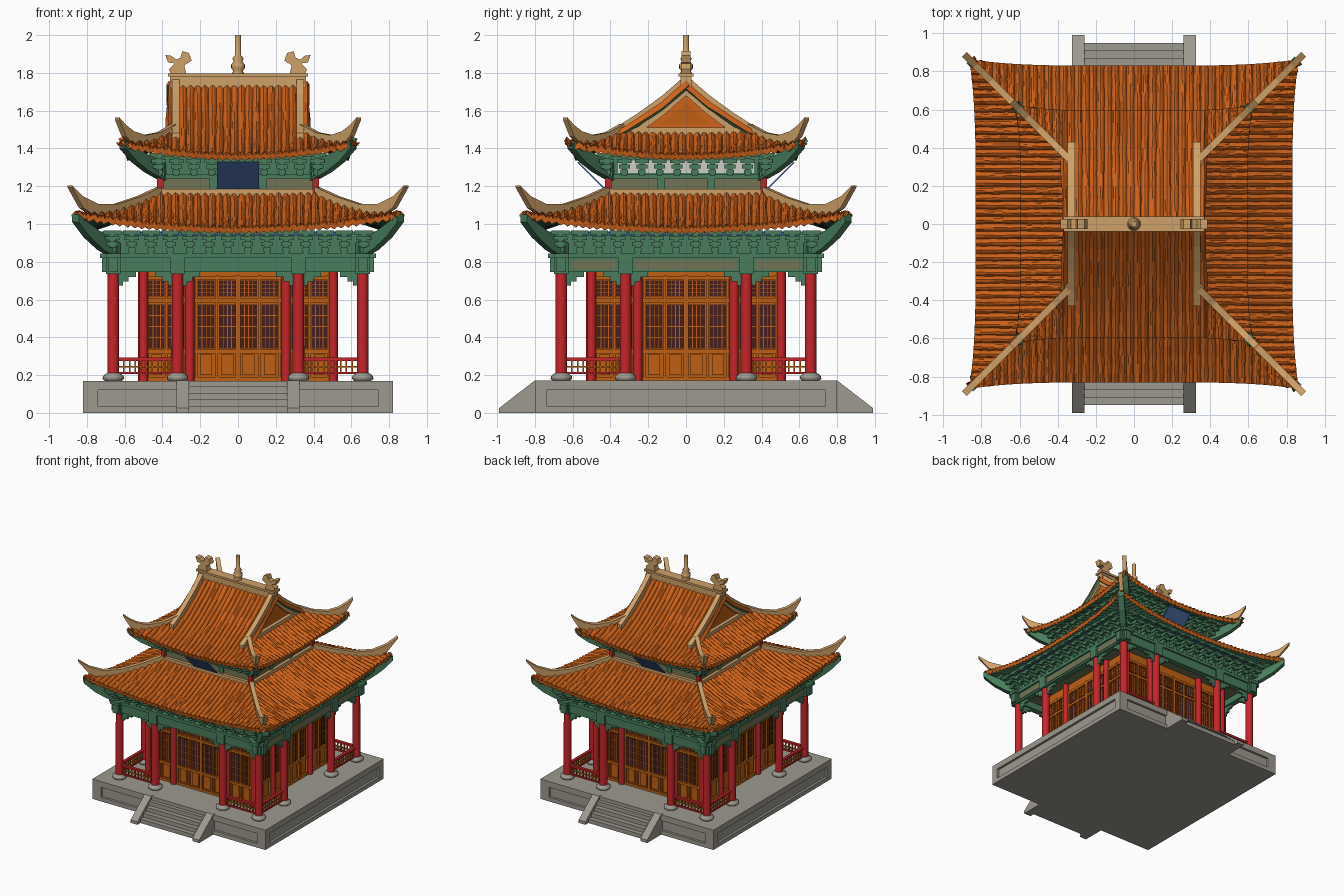
import bpy, bmesh, math, random
from mathutils import Matrix, Vector

random.seed(4)
if "Cube" in bpy.data.objects:
    bpy.data.objects.remove(bpy.data.objects["Cube"])


def material(name, r, g, b):
    m = bpy.data.materials.new(name)
    m.use_nodes = True
    col = [(c / 255) ** 2.2 for c in (r, g, b)] + [1]
    m.diffuse_color = col
    m.node_tree.nodes["Principled BSDF"].inputs["Base Color"].default_value = col
    return m


TILE = material("roof tile orange", 206, 98, 32)
TAN = material("ridge tan", 206, 160, 104)
GREEN = material("painted green", 74, 124, 92)
OLIVE = material("panel olive", 112, 116, 86)
RED = material("column red", 196, 42, 46)
STONE = material("stone grey", 156, 152, 142)
WOOD = material("wood orange", 190, 96, 26)
DARK = material("lattice dark", 72, 36, 34)
BLUE = material("plaque blue", 72, 104, 156)
PALE = material("pale plaster", 205, 205, 198)
QUARTERS = [math.pi / 2 * k for k in (1, 2, 3)]


# ---- helpers ----
def box(bm, x0, x1, y0, y1, z0, z1):
    m = Matrix.Translation(((x0 + x1) / 2, (y0 + y1) / 2, (z0 + z1) / 2))
    bmesh.ops.create_cube(bm, size=1, matrix=m @ Matrix.Diagonal((abs(x1 - x0), abs(y1 - y0), z1 - z0, 1)))


def prism(bm, pts, t0, t1, place):
    rings = [[bm.verts.new(place(a, b, t)) for a, b in pts] for t in (t0, t1)]
    bm.faces.new(rings[0])
    bm.faces.new(rings[1])
    for i in range(len(pts)):
        j = (i + 1) % len(pts)
        bm.faces.new((rings[0][i], rings[0][j], rings[1][j], rings[1][i]))


def lathe(bm, x, y, profile, n=16):
    rings = [[bm.verts.new((x + r * math.cos(math.tau * i / n), y + r * math.sin(math.tau * i / n), z))
              for i in range(n)] for r, z in profile]
    for a, b in zip(rings, rings[1:]):
        for i in range(n):
            j = (i + 1) % n
            bm.faces.new((a[i], a[j], b[j], b[i])).smooth = True
    bm.faces.new(rings[0])
    bm.faces.new(rings[-1])


def strip(bm, pts, w, heights):
    """Ridge of rectangular section; pts follow its top edge."""
    rings = []
    for i, p in enumerate(pts):
        d = Vector(pts[min(i + 1, len(pts) - 1)]) - Vector(pts[max(i - 1, 0)])
        s = Vector((-d.y, d.x, 0)).normalized() * w / 2
        p, down = Vector(p), Vector((0, 0, heights[i]))
        rings.append([bm.verts.new(v) for v in (p - s, p + s, p + s - down, p - s - down)])
    for a, b in zip(rings, rings[1:]):
        for i in range(4):
            bm.faces.new((a[i], a[(i + 1) % 4], b[(i + 1) % 4], b[i]))
    bm.faces.new(rings[0])
    bm.faces.new(rings[-1])


def spin(bm, angles):
    geom = bm.verts[:] + bm.edges[:] + bm.faces[:]
    for a in angles:
        new = bmesh.ops.duplicate(bm, geom=geom)["geom"]
        bmesh.ops.rotate(bm, verts=[v for v in new if isinstance(v, bmesh.types.BMVert)],
                         matrix=Matrix.Rotation(a, 3, "Z"))


def finish(name, bm, *mats, angles=(), recalc=True):
    spin(bm, angles)
    if recalc:
        bmesh.ops.recalc_face_normals(bm, faces=bm.faces[:])
    me = bpy.data.meshes.new(name)
    bm.to_mesh(me)
    bm.free()
    for m in mats:
        me.materials.append(m)
    ob = bpy.data.objects.new(name, me)
    bpy.context.collection.objects.link(ob)
    return ob


def boxes(name, mat, items, angles=()):
    bm = bmesh.new()
    for it in items:
        box(bm, *it)
    return finish(name, bm, mat, angles=angles)


# ---- platform and stairs ----
boxes("platform", STONE, [(-.8, .8, -.78, .78, 0, .13), (-.82, .82, -.8, .8, .12, .17),
                          (-.82, .82, -.8, .8, 0, .035)]
      + [(sx * .82, sx * .74, sy * .8, sy * .74, .01, .15) for sx in (-1, 1) for sy in (-1, 1)])
boxes("stairs", STONE, [(-.27, .27, -.95 + .04 * k, -.77, 0, .035 * (k + 1)) for k in range(4)], [math.pi])
bm = bmesh.new()
for s in (-1, 1):
    prism(bm, [(-.77, 0), (-.99, 0), (-.99, .025), (-.8, .172), (-.77, .172)], s * .26, s * .325,
          lambda a, b, t: (t, a, b))
finish("stair_ramps", bm, STONE, angles=[math.pi])

# ---- columns ----
outer, bases, inner = bmesh.new(), bmesh.new(), bmesh.new()
for x in (-.66, -.32, .32):
    lathe(outer, x, -.66, [(.031, .19), (.03, .8)])
    lathe(bases, x, -.66, [(.045, .17), (.057, .18), (.055, .195), (.036, .21)])
for x in (-.5, -.255, .255):
    lathe(inner, x, -.505, [(.024, .17), (.024, .8)], 12)
finish("outer_columns", outer, RED, angles=QUARTERS)
finish("column_bases", bases, STONE, angles=QUARTERS)
finish("inner_columns", inner, RED, angles=QUARTERS)

# ---- hall walls, doors and windows ----
boxes("hall_walls", WOOD, [(-.49, .49, -.49, .49, .17, .8)])
frames, lattice, bars = [], [], []
for s in (-1, 1):
    for x0, x1 in ((.012, .1), (.125, .212), (.285, .37), (.39, .47)):
        for z0, z1 in ((.34, .575), (.615, .7)):
            lattice.append((s * x0, s * x1, -.496, -.489, z0, z1))
            for k in (1, 2, 3):
                x = s * (x0 + (x1 - x0) * k / 4)
                bars.append((x - .002, x + .002, -.499, -.49, z0, z1))
            for k in range(1, 4):
                z = z0 + (z1 - z0) * k / 4
                bars.append((s * x0, s * x1, -.498, -.49, z - .002, z + .002))
        frames.append((s * (x0 + .012), s * (x1 - .012), -.499, -.489, .2, .31))
    for x in (.006, .1125, .22, .278, .38, .476):
        frames.append((s * (x - .006), s * (x + .006), -.507, -.489, .17, .73))
for z in (.18, .325, .595, .715):
    frames.append((-.49, .49, -.505, -.489, z - .01, z + .01))
boxes("door_frames", WOOD, frames, QUARTERS)
boxes("lattice_panels", DARK, lattice, QUARTERS)
boxes("lattice_bars", WOOD, bars, QUARTERS)

# ---- veranda railings ----
rails, fret = [], []
for s in (-1, 1):
    rails += [(s * .34, s * .64, -.672, -.648, .275, .292), (s * .34, s * .64, -.668, -.652, .205, .217)]
    fret.append((s * .34, s * .64, -.664, -.656, .24, .248))
    fret += [(s * (.36 + .03 * k), s * (.368 + .03 * k), -.665, -.655, .21, .28) for k in range(10)]
boxes("railings", RED, rails, QUARTERS)
boxes("railing_fretwork", WOOD, fret, QUARTERS)

# ---- beams ----
beams = [(-.72, .72, -.685, -.635, .745, .825), (-.73, .73, -.7, -.62, .82, .845)]
for x in (-.66, -.32, .32, .66):
    beams.append((x - .038, x + .038, -.7, -.64, .735, .84))
    for s in (-1, 1):
        if abs(x + s * .1) < .7:
            beams += [(x, x + s * .12, -.67, -.65, .72, .75), (x, x + s * .08, -.67, -.65, .695, .725),
                      (x, x + s * .05, -.67, -.65, .675, .7)]
boxes("beams", GREEN, beams, QUARTERS)
boxes("beam_panels", OLIVE, [(s * .68, s * .69, y0, y1, .76, .81) for s in (-1, 1)
                             for y0, y1 in ((-.61, -.37), (-.27, .27), (.37, .61))])
boxes("ceiling", OLIVE, [(-.65, .65, -.65, .65, .8, .83)])


# ---- bracket sets under the eaves ----
def brackets(name, line, count, z0, z1, out, corner):
    bm = bmesh.new()
    tiers = 4
    h = (z1 - z0) / tiers
    for i in range(count):
        x = -line + 2 * line * i / (count - 1)
        for k in range(tiers):
            z, reach = z0 + k * h, line + out * (k + 1) / tiers
            box(bm, x - .014, x + .014, -reach, -line + .03, z, z + h * .8)
            wide = .02 + .009 * k
            box(bm, x - wide, x + wide, -reach, -reach + .022, z + h * .3, z + h)
    strip(bm, [(a, -a, z) for a, z in corner], .05, [.09, .085, .07, .04])
    return finish(name, bm, GREEN, angles=QUARTERS)


brackets("lower_brackets", .665, 14, .845, .965, .13, [(.64, .9), (.73, .95), (.8, 1.0), (.86, 1.05)])
brackets("upper_brackets", .42, 10, 1.255, 1.375, .14, [(.4, 1.32), (.48, 1.36), (.55, 1.4), (.61, 1.44)])
boxes("bracket_backing", GREEN, [(-.645, .645, -.645, .645, .83, .96), (-.395, .395, -.395, .395, 1.25, 1.41)])
boxes("plaster_panels", PALE, [(s * .39, s * .4, -.36, .36, 1.27, 1.335) for s in (-1, 1)])
boxes("eave_purlins", BLUE, [(-.6, .6, -.785, -.77, .94, .955)], QUARTERS)

# ---- upper storey ----
boxes("upper_storey", OLIVE, [(-.405, .405, -.405, .405, 1.08, 1.25)])
boxes("upper_beams", GREEN, [(-.43, .43, -.42, -.39, 1.24, 1.262)]
      + [(x - .02, x + .02, -.415, -.39, 1.14, 1.25) for x in (-.13, .13)], QUARTERS)
boxes("upper_posts", RED, [(-.43, -.395, -.43, -.395, 1.1, 1.25)], QUARTERS)
bm = bmesh.new()
prism(bm, [(-.43, 1.19), (-.57, 1.33), (-.575, 1.325), (-.435, 1.185)], -.11, .11, lambda a, b, t: (t, a, b))
finish("plaque", bm, BLUE, angles=[math.pi])


# ---- tiled roofs ----
def height(profile, d):
    for (a, za), (b, zb) in zip(profile, profile[1:]):
        if d <= b:
            break
    return za + (zb - za) * (d - a) / (b - a)


def slope(name, eave, flare, profile, lift, tiles, inner, angles):
    """Corrugated slope: every tile column runs from the eave up to the hip or the top."""
    bm, rows, edge = bmesh.new(), 9, eave + flare
    cols = []
    for i in range(tiles * 4 + 1):
        x = edge * .992 * (i / (tiles * 2) - 1)
        d0, d1 = eave + flare * (abs(x) / edge) ** 4, inner(abs(x))
        bump = .02 * math.sin(math.pi * (i % 4) / 4)
        col = []
        for j in range(rows + 1):
            d = d0 + (d1 - d0) * j / rows
            z = height(profile, d) + lift * (abs(x) * d / edge ** 2) ** 2 + bump * random.uniform(.75, 1.1)
            col.append(bm.verts.new((x + random.uniform(-.002, .002), -d, z)))
        cols.append((d1, col))
    for (da, a), (db, b) in zip(cols, cols[1:]):
        if abs(da - db) < .1:
            for j in range(rows):
                bm.faces.new((a[j], b[j], b[j + 1], a[j + 1]))
    ob = finish(name, bm, TILE, GREEN, angles=angles, recalc=False)
    mod = ob.modifiers.new("thickness", "SOLIDIFY")
    mod.thickness, mod.offset, mod.material_offset = .03, -1, 1


LOW = [(.42, 1.15), (.55, 1.08), (.7, 1.015), (.83, .975)]
HIGH = [(0, 1.74), (.12, 1.635), (.25, 1.54), (.36, 1.47), (.48, 1.405), (.6, 1.36)]
slope("lower_roof", .83, .035, LOW, .09, 44, lambda x: max(x, .41), QUARTERS)
slope("upper_roof_main", .595, .03, HIGH, .08, 32, lambda x: 0 if x < .375 else x, [math.pi])
slope("upper_roof_skirt", .595, .03, HIGH, .08, 32, lambda x: max(x, .34), [])
skirt = bpy.data.objects["upper_roof_skirt"]
bm = bmesh.new()
bm.from_mesh(skirt.data)
bmesh.ops.rotate(bm, verts=bm.verts[:], matrix=Matrix.Rotation(math.pi / 2, 3, "Z"))
spin(bm, [math.pi])
bm.to_mesh(skirt.data)
bm.free()

# ---- ridges ----
for name, tops in (("lower_hips", [(.41, 1.2), (.53, 1.145), (.65, 1.105), (.75, 1.105), (.83, 1.145), (.89, 1.205)]),
                   ("upper_hips", [(.34, 1.53), (.42, 1.485), (.5, 1.47), (.56, 1.49), (.605, 1.525), (.64, 1.565)])):
    bm = bmesh.new()
    strip(bm, [(a, -a, z) for a, z in tops], .034, [.07, .07, .07, .075, .06, .012])
    finish(name, bm, TAN, angles=QUARTERS)
boxes("lower_top_ridges", TAN, [(-.43, .43, -.43, -.395, 1.12, 1.185)], QUARTERS)
bm = bmesh.new()
for s in (-1, 1):
    strip(bm, [(s * .33, -d, height(HIGH, d) + .05) for d in (0, .12, .25, .36, .43)], .04, [.08] * 5)
    strip(bm, [(s * .35, -d, height(HIGH, d) - .015) for d in (0, .12, .25, .34)], .02, [.045] * 4)
finish("gable_ridges", bm, TAN, angles=[math.pi])
boxes("main_ridge", TAN, [(-.36, .36, -.028, .028, 1.72, 1.785), (-.37, .37, -.04, .04, 1.78, 1.797)])

# ---- gables ----
bm = bmesh.new()
prism(bm, [(-.31, 1.44), (.31, 1.44), (0, 1.705)], -.335, .335, lambda a, b, t: (t, a, b))
finish("gable_walls", bm, TILE)
bm = bmesh.new()
for s in (-1, 1):
    prism(bm, [(-.13, 1.53), (.13, 1.53), (0, 1.64)], s * .33, s * .34, lambda a, b, t: (t, a, b))
finish("gable_panels", bm, WOOD)
boxes("gable_base_ridges", TAN, [(s * .33, s * .365, -.34, .34, 1.45, 1.51) for s in (-1, 1)])

# ---- ridge beasts and finial ----
beast = [(.27, 1.78), (.35, 1.78), (.365, 1.82), (.335, 1.85), (.37, 1.855), (.385, 1.895), (.35, 1.89),
         (.33, 1.87), (.305, 1.88), (.295, 1.915), (.26, 1.905), (.245, 1.865), (.285, 1.84)]
bm = bmesh.new()
for s in (-1, 1):
    prism(bm, beast, -.025, .025, lambda a, b, t: (s * a, t, b))
finish("ridge_beasts", bm, TAN)
bm = bmesh.new()
lathe(bm, 0, 0, [(.04, 1.785), (.025, 1.81), (.036, 1.825), (.036, 1.845), (.022, 1.86), (.03, 1.875),
                 (.016, 1.895), (.016, 2.0)])
finish("finial", bm, TAN)
